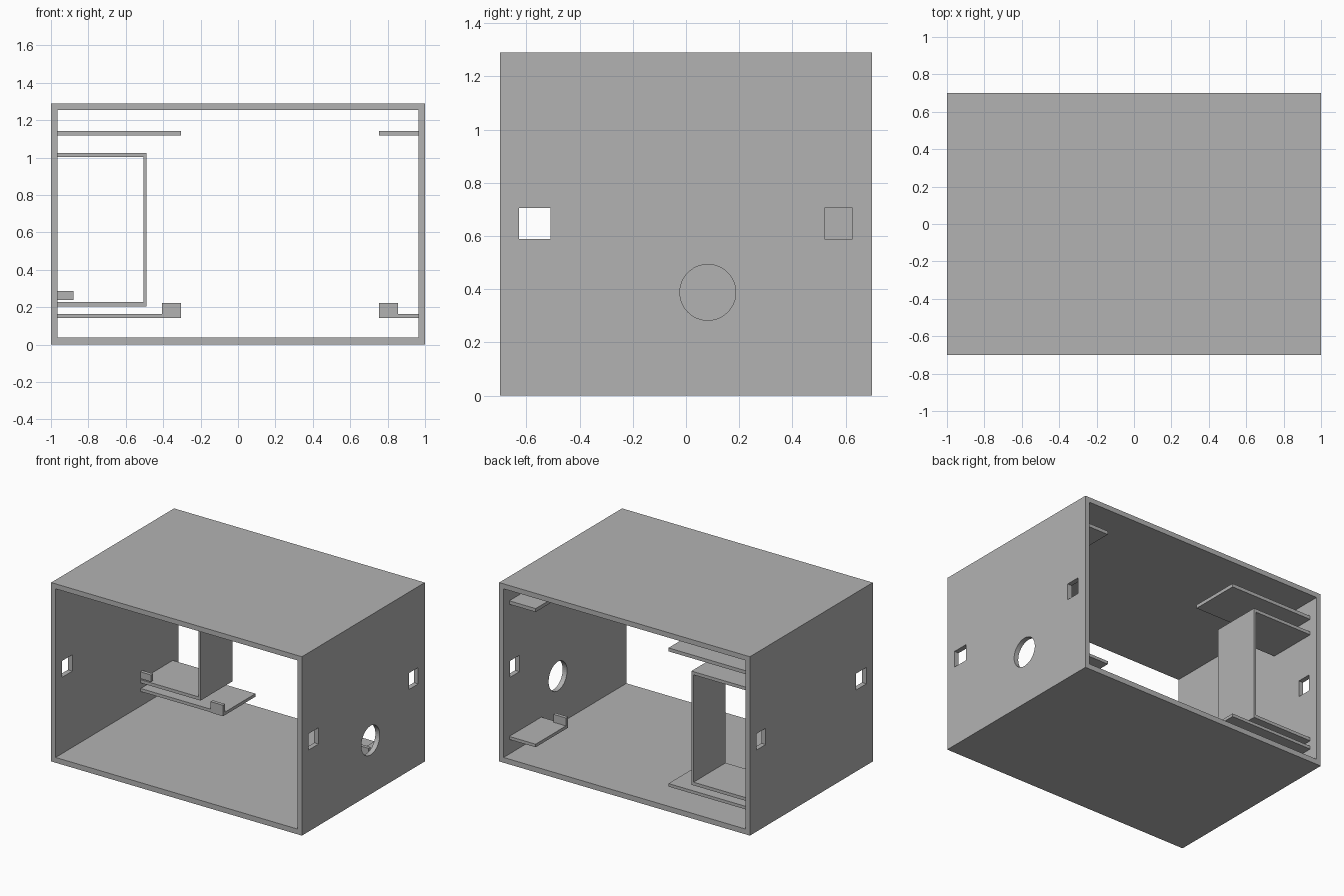
import bpy
import bmesh
from mathutils import Vector, Matrix

cube = bpy.data.objects.get("Cube")
if cube:
    bpy.data.objects.remove(cube, do_unlink=True)

GREY = (0.45, 0.45, 0.45, 1.0)
grey = bpy.data.materials.new("plain grey")
grey.use_nodes = True
grey.diffuse_color = GREY
grey.node_tree.nodes["Principled BSDF"].inputs["Base Color"].default_value = GREY


def finish(name, bm):
    mesh = bpy.data.meshes.new(name)
    bm.to_mesh(mesh)
    bm.free()
    mesh.materials.append(grey)
    obj = bpy.data.objects.new(name, mesh)
    bpy.context.collection.objects.link(obj)
    return obj


def box(name, x, y, z):
    """Box from (min, max) pairs on each axis."""
    bm = bmesh.new()
    bmesh.ops.create_cube(bm, size=1)
    lo, hi = (Vector(p) for p in zip(x, y, z))
    bmesh.ops.scale(bm, vec=hi - lo, verts=bm.verts)
    bmesh.ops.translate(bm, vec=(lo + hi) / 2, verts=bm.verts)
    return finish(name, bm)


def cut(target, cutter):
    """Subtract the cutter, bake the result and discard the cutter."""
    mod = target.modifiers.new("cut", "BOOLEAN")
    mod.operation = "DIFFERENCE"
    mod.solver = "EXACT"
    mod.object = cutter
    cutter.hide_render = True
    bpy.context.view_layer.update()
    graph = bpy.context.evaluated_depsgraph_get()
    mesh = bpy.data.meshes.new_from_object(target.evaluated_get(graph))
    target.modifiers.clear()
    target.data = mesh
    bpy.data.objects.remove(cutter, do_unlink=True)


DEPTH = 0.70
HEIGHT = 1.29
INNER = 0.965          # inner face of the side walls
BAY = (0.27, 0.635)    # depth range of the shelves
STOP = (0.265, 0.29)   # depth range of the small stops

# Open-ended case
case = box("case", (-1, 1), (-DEPTH, DEPTH), (0, HEIGHT))
cut(case, box("opening", (-INNER, INNER), (-1, 1), (0.038, 1.254)))

# Square holes through both side walls, near the front and back
for y in ((-0.627, -0.51), (0.52, 0.625)):
    cut(case, box("square_hole", (-1.2, 1.2), y, (0.588, 0.706)))

# Round hole through one side wall
bm = bmesh.new()
bmesh.ops.create_cone(bm, cap_ends=True, segments=48, radius1=0.105,
                      radius2=0.105, depth=0.3)
bmesh.ops.transform(bm, verts=bm.verts,
                    matrix=Matrix.Translation((1, 0.082, 0.388))
                    @ Matrix.Rotation(1.570796, 4, "Y"))
cut(case, finish("round_hole", bm))

# Upper and lower shelves on both sides, each lower one with a stop
for side, wall, end, lip in (("right", -INNER, -0.305, -0.405),
                             ("left", INNER, 0.755, 0.855)):
    span = sorted((wall, end))
    box(side + "_upper_shelf", span, BAY, (1.118, 1.143))
    box(side + "_lower_shelf", span, BAY, (0.143, 0.165))
    box(side + "_shelf_stop", sorted((end, lip)), STOP, (0.143, 0.222))

# Compartment on the right wall
box("compartment_floor", (-INNER, -0.505), BAY, (0.205, 0.228))
box("compartment_roof", (-INNER, -0.505), BAY, (1.002, 1.025))
box("compartment_divider", (-0.505, -0.488), BAY, (0.205, 1.025))
box("compartment_stop", (-INNER, -0.88), STOP, (0.238, 0.287))
